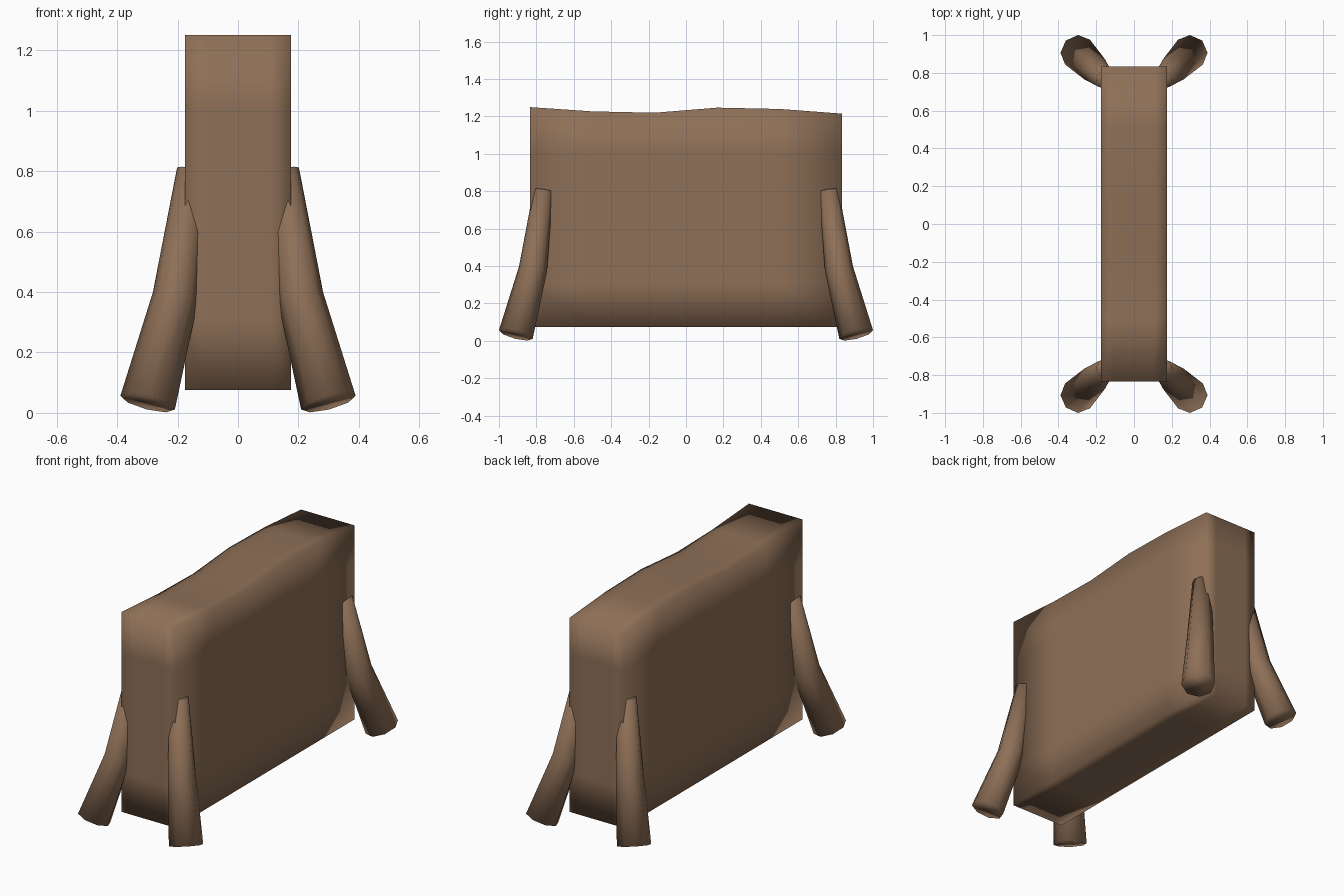
import bpy, bmesh, math
from mathutils import Vector

if "Cube" in bpy.data.objects:
    bpy.data.objects.remove(bpy.data.objects["Cube"])

brown = bpy.data.materials.new("warm brown")
brown.use_nodes = True
COLOUR = (0.27, 0.16, 0.095, 1)
brown.diffuse_color = COLOUR
brown.node_tree.nodes["Principled BSDF"].inputs["Base Color"].default_value = COLOUR


def finish(bm, name):
    bmesh.ops.recalc_face_normals(bm, faces=bm.faces)
    for f in bm.faces:
        f.smooth = True
    mesh = bpy.data.meshes.new(name)
    bm.to_mesh(mesh)
    bm.free()
    mesh.materials.append(brown)
    obj = bpy.data.objects.new(name, mesh)
    bpy.context.collection.objects.link(obj)


# Body: gridded slab with a gently wavy back
BOTTOM, HEIGHT = 0.075, 1.16
BACK_LINE = [1.25, 1.227, 1.22, 1.247, 1.24, 1.215]
bm = bmesh.new()
bmesh.ops.create_cube(bm, size=1)
bmesh.ops.subdivide_edges(bm, edges=bm.edges[:], cuts=4, use_grid_fill=True)
for v in bm.verts:
    top = BACK_LINE[round((v.co.y + 0.5) * 5)]
    at_top = v.co.z > 0.49
    v.co = Vector((v.co.x * 0.35, v.co.y * 1.67,
                   top if at_top else BOTTOM + (v.co.z + 0.5) * HEIGHT))
finish(bm, "body")

# Legs: bent, flaring eight-sided tubes, one per corner
PATH = [(Vector((0.15, 0.763, 0.805)), 0.052),
        (Vector((0.207, 0.818, 0.385)), 0.076),
        (Vector((0.299, 0.91, 0.034)), 0.093)]
SIDES = 8


def leg(name, sx, sy):
    bm = bmesh.new()
    rings = []
    for i, (centre, radius) in enumerate(PATH):
        before, after = PATH[max(i - 1, 0)][0], PATH[min(i + 1, 2)][0]
        tangent = (after - before).normalized()
        u = Vector((1, -1, 0)).normalized()
        w = tangent.cross(u).normalized()
        ring = []
        for k in range(SIDES):
            a = math.tau * k / SIDES
            p = centre + radius * (math.cos(a) * u + math.sin(a) * w)
            ring.append(bm.verts.new((p.x * sx, p.y * sy, p.z)))
        rings.append(ring)
    for lower, upper in zip(rings, rings[1:]):
        for k in range(SIDES):
            n = (k + 1) % SIDES
            bm.faces.new((lower[k], lower[n], upper[n], upper[k]))
    bm.faces.new(rings[0])
    bm.faces.new(rings[-1])
    finish(bm, name)


for end, sy in (("front", -1), ("back", 1)):
    for side, sx in (("left", 1), ("right", -1)):
        leg(f"{end}_{side}_leg", sx, sy)
